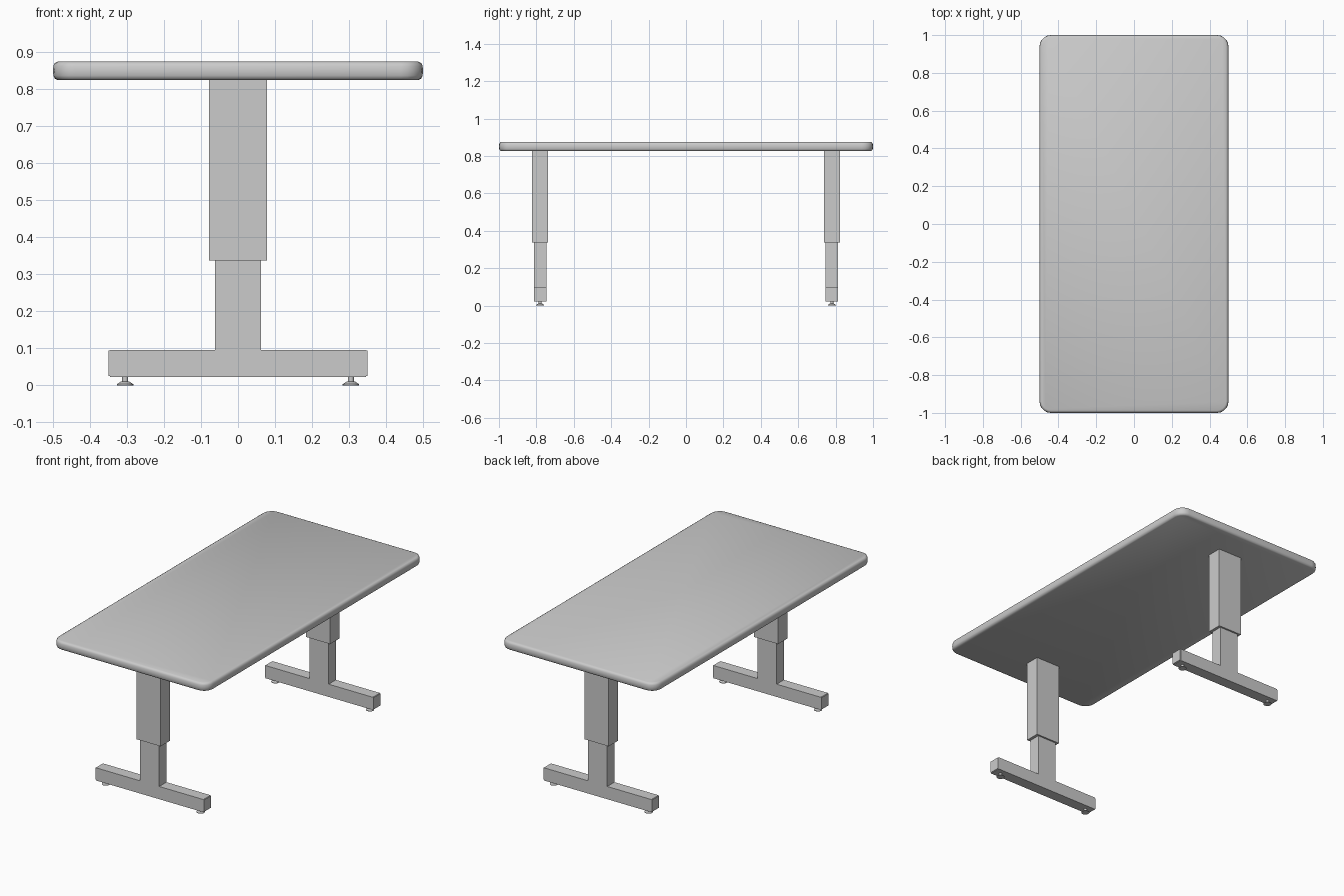
import bpy, bmesh, math

if "Cube" in bpy.data.objects:
    bpy.data.objects.remove(bpy.data.objects["Cube"])

def make_object(name, bm, smooth=False):
    bmesh.ops.recalc_face_normals(bm, faces=bm.faces)
    me = bpy.data.meshes.new(name)
    bm.to_mesh(me)
    bm.free()
    ob = bpy.data.objects.new(name, me)
    bpy.context.collection.objects.link(ob)
    if smooth:
        bpy.ops.object.select_all(action='DESELECT')
        bpy.context.view_layer.objects.active = ob
        ob.select_set(True)
        bpy.ops.object.shade_smooth_by_angle(angle=math.radians(40))
    return ob

def loft(name, rings, smooth=False):
    """Skin a stack of equal-length closed rings and cap both ends."""
    bm = bmesh.new()
    vs = [[bm.verts.new(p) for p in r] for r in rings]
    n = len(vs[0])
    for a, b in zip(vs, vs[1:]):
        for i in range(n):
            j = (i + 1) % n
            bm.faces.new((a[i], a[j], b[j], b[i]))
    bm.faces.new(vs[0])
    bm.faces.new(vs[-1])
    return make_object(name, bm, smooth)

def round_rect(hx, hy, r, z, seg=5):
    pts = []
    for k, (sx, sy) in enumerate(((1, 1), (-1, 1), (-1, -1), (1, -1))):
        for i in range(seg + 1):
            a = math.pi / 2 * (k + i / seg)
            pts.append((sx * (hx - r) + r * math.cos(a),
                        sy * (hy - r) + r * math.sin(a), z))
    return pts

def rect(hx, y, hy, z):
    return [(-hx, y - hy, z), (hx, y - hy, z), (hx, y + hy, z), (-hx, y + hy, z)]

def circle(x, y, r, z, n=20):
    return [(x + r * math.cos(2 * math.pi * i / n),
             y + r * math.sin(2 * math.pi * i / n), z) for i in range(n)]

# Table top with softly rounded rim
rim = [(0.013, 0.825), (0.005, 0.829), (0.001, 0.837), (0, 0.85),
       (0.001, 0.863), (0.005, 0.871), (0.013, 0.875)]
loft("table_top", [round_rect(0.5 - d, 1 - d, 0.06 - d, z) for d, z in rim], True)

# Legs: outer sleeve, inverted-T post and foot, end caps, levelling pads
for side, y in (("front", -0.78), ("back", 0.78)):
    loft(side + "_leg_sleeve", [rect(0.078, y, 0.043, z) for z in (0.338, 0.826)])

    tee = [(-0.346, 0.022), (0.346, 0.022), (0.346, 0.096), (0.0615, 0.096),
           (0.0615, 0.34), (-0.0615, 0.34), (-0.0615, 0.096), (-0.346, 0.096)]
    loft(side + "_post_and_foot",
         [[(x, y + d, z) for x, z in tee] for d in (-0.033, 0.033)])

    for s, lr in ((-1, "left"), (1, "right")):
        # foot end cap
        loft(f"{side}_{lr}_foot_cap",
             [[(s * x, y + a, z) for a, z in
               ((-0.031, 0.025), (0.031, 0.025), (0.031, 0.094), (-0.031, 0.094))]
              for x in (0.345, 0.35)])
        # levelling pad
        pad = [(0.022, 0), (0.022, 0.003), (0.010, 0.011), (0.008, 0.011), (0.008, 0.023)]
        loft(f"{side}_{lr}_levelling_pad",
             [circle(s * 0.305, y, r, z) for r, z in pad], True)
